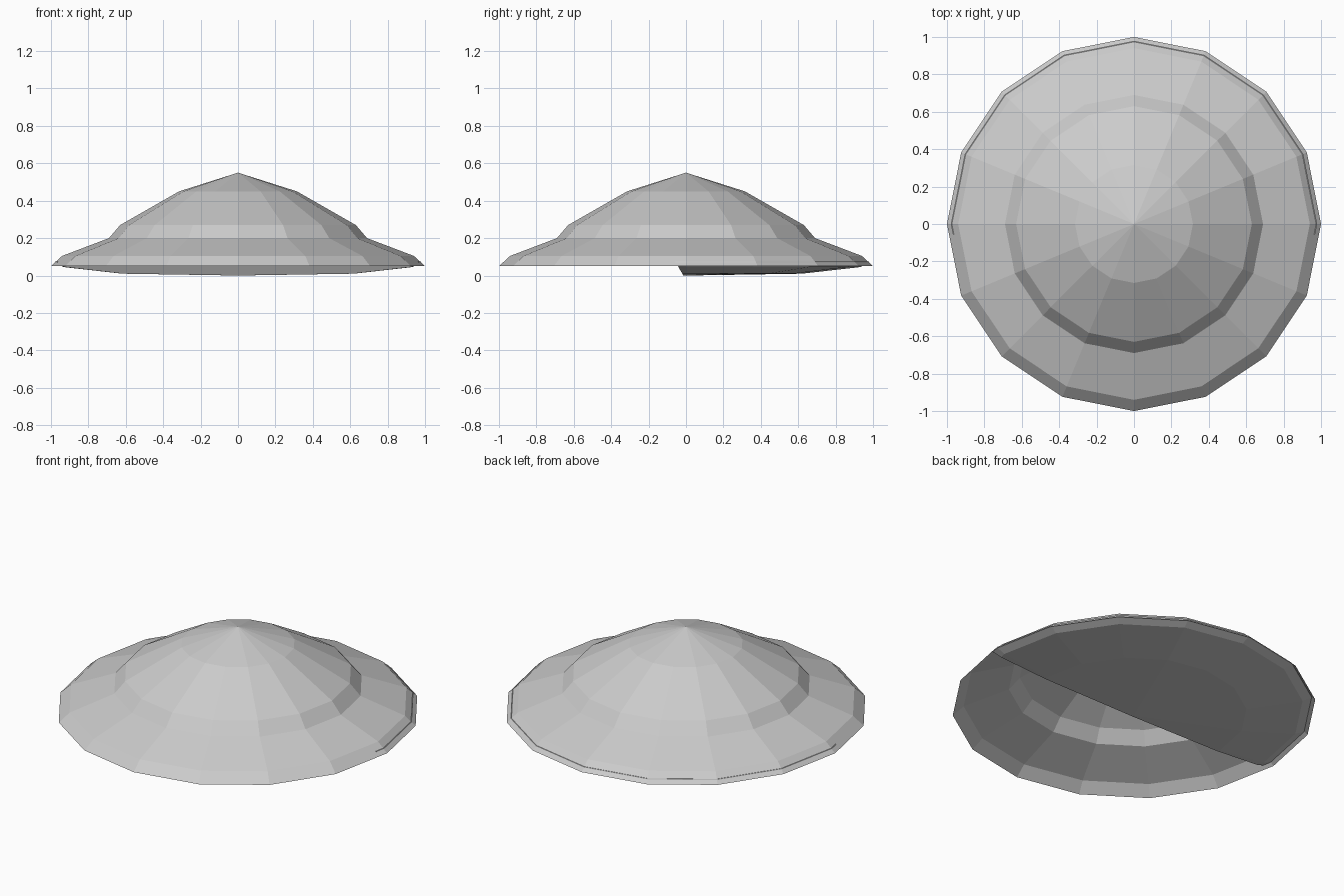
import bpy
import bmesh
from math import cos, sin, pi

SIDES = 16

cube = bpy.data.objects.get("Cube")
if cube:
    bpy.data.objects.remove(cube, do_unlink=True)

grey = bpy.data.materials.new("light_grey")
grey.use_nodes = True
colour = (0.6, 0.6, 0.6, 1)
grey.diffuse_color = colour
grey.node_tree.nodes["Principled BSDF"].inputs["Base Color"].default_value = colour


def lathe(profile):
    """Turn a (radius, height) profile into a faceted surface; radius 0 is a tip."""
    bm = bmesh.new()
    rings = []
    for r, z in profile:
        if r == 0:
            rings.append([bm.verts.new((0, 0, z))] * SIDES)
        else:
            rings.append([bm.verts.new((r * cos(2 * pi * i / SIDES),
                                        r * sin(2 * pi * i / SIDES), z))
                          for i in range(SIDES)])
    for low, high in zip(rings, rings[1:]):
        for i in range(SIDES):
            j = (i + 1) % SIDES
            corners = [low[i], low[j], high[j], high[i]]
            bm.faces.new(list(dict.fromkeys(corners)))
    return bm


def finish(name, bm):
    mesh = bpy.data.meshes.new(name)
    bm.to_mesh(mesh)
    bm.free()
    mesh.materials.append(grey)
    obj = bpy.data.objects.new(name, mesh)
    bpy.context.collection.objects.link(obj)


# Stepped conical canopy, open underneath
finish("canopy_shell", lathe([(1, 0.05), (0.94, 0.105), (0.69, 0.2),
                              (0.63, 0.27), (0.315, 0.45), (0, 0.55)]))

# Shallow closed tray, cut off in front by a slightly leaning plane
tray = lathe([(0, 0), (0.62, 0.01), (0.93, 0.045), (0.98, 0.066),
              (0.977, 0.074), (0, 0.074)])
cut = bmesh.ops.bisect_plane(tray, geom=tray.verts[:] + tray.edges[:] + tray.faces[:],
                             plane_co=(0, -0.04, 0.045), plane_no=(0, -0.87, -0.5),
                             clear_outer=True)
edges = [e for e in cut["geom_cut"] if isinstance(e, bmesh.types.BMEdge)]
bmesh.ops.contextual_create(tray, geom=edges)
bmesh.ops.recalc_face_normals(tray, faces=tray.faces[:])
finish("half_tray", tray)
